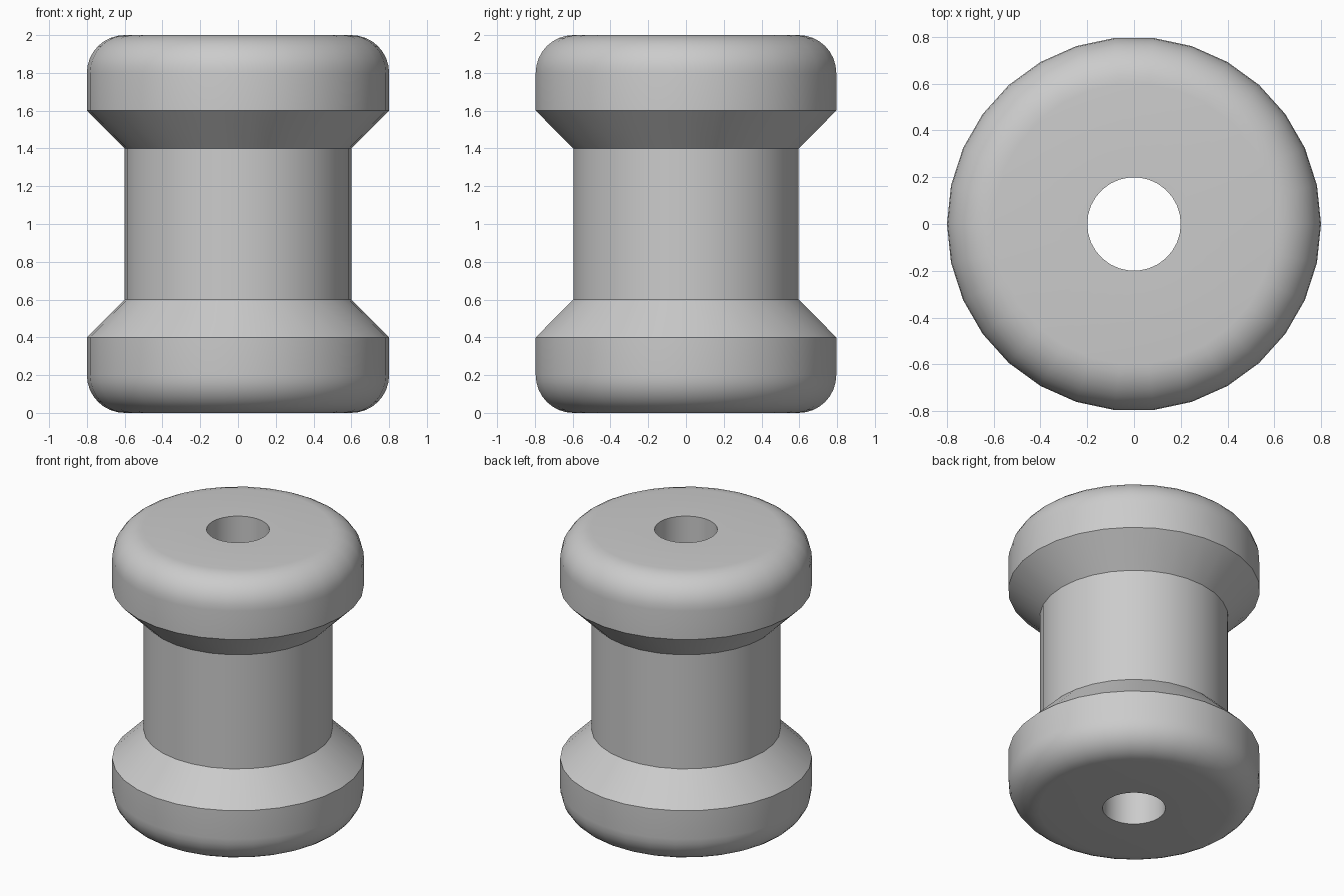
import bpy, bmesh
from math import cos, sin, pi

if "Cube" in bpy.data.objects:
    bpy.data.objects.remove(bpy.data.objects["Cube"], do_unlink=True)

SIDES = 30
RIM, WAIST, BORE, ROUND = 0.8, 0.6, 0.2, 0.2
ROUND_STEPS = 8

# Upper half of the lathe profile (radius, height): bore, rounded rim, cone, waist
upper = [(BORE, 2.0)]
for i in range(ROUND_STEPS + 1):
    a = pi / 2 * (1 - i / ROUND_STEPS)
    upper.append((RIM - ROUND + ROUND * cos(a), 2.0 - ROUND + ROUND * sin(a)))
upper += [(RIM, 1.6), (WAIST, 1.4)]

# Mirror for the lower half
profile = upper + [(r, 2.0 - z) for r, z in reversed(upper)]

# Turn the closed profile about the vertical axis
bm = bmesh.new()
verts = [bm.verts.new((r, 0, z)) for r, z in profile]
edges = [bm.edges.new((v, verts[(i + 1) % len(verts)])) for i, v in enumerate(verts)]
bmesh.ops.spin(bm, geom=verts + edges, cent=(0, 0, 0), axis=(0, 0, 1),
               angle=2 * pi, steps=SIDES, use_merge=True)
bmesh.ops.remove_doubles(bm, verts=bm.verts, dist=0.0001)
bmesh.ops.recalc_face_normals(bm, faces=bm.faces)
mesh = bpy.data.meshes.new("spool")
bm.to_mesh(mesh)
bm.free()
spool = bpy.data.objects.new("spool", mesh)
bpy.context.collection.objects.link(spool)

# Plain grey material
grey = bpy.data.materials.new("light grey")
grey.use_nodes = True
colour = (0.6, 0.6, 0.6, 1)
grey.diffuse_color = colour
grey.node_tree.nodes["Principled BSDF"].inputs["Base Color"].default_value = colour
mesh.materials.append(grey)

# Smooth shading with crisp cone and bore edges
bpy.ops.object.select_all(action='DESELECT')
spool.select_set(True)
bpy.context.view_layer.objects.active = spool
bpy.ops.object.shade_smooth_by_angle(angle=pi / 6)
